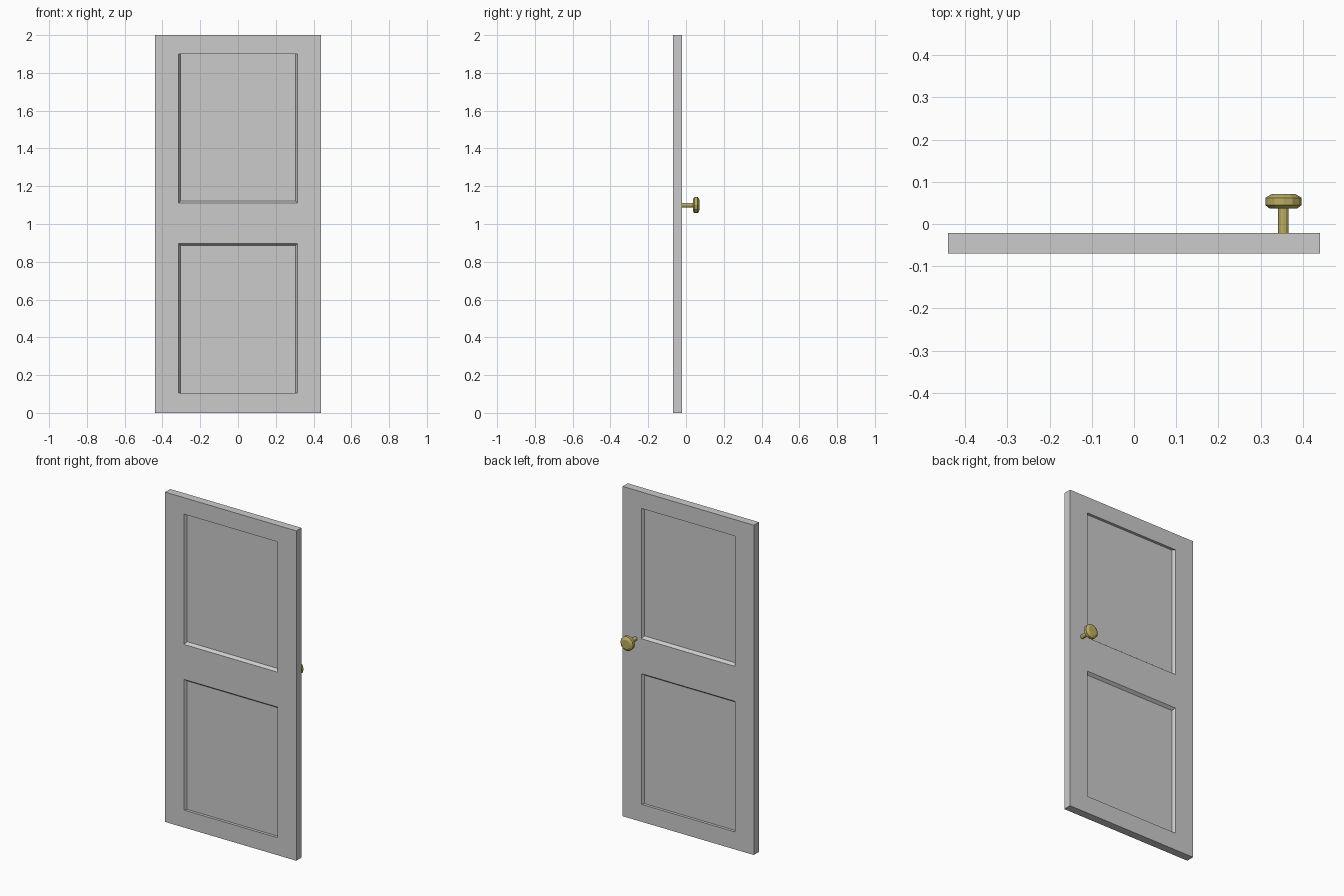
import bpy, bmesh, math
from mathutils import Matrix

if "Cube" in bpy.data.objects:
    bpy.data.objects.remove(bpy.data.objects["Cube"])

W, Y0, Y1, H = 0.44, -0.07, -0.021, 2.0
PX, IX, DEPTH = 0.314, 0.304, 0.017
xs = [-W, -PX, PX, W]
zs = [0, 0.106, 0.898, 1.11, 1.9, H]
# recess floors: (z low, z high), keyed by the row of the panel
floors = {1: (0.106, 0.885), 3: (1.123, 1.9)}


def finish(bm, name, mat=None):
    bmesh.ops.remove_doubles(bm, verts=bm.verts, dist=1e-5)
    bmesh.ops.recalc_face_normals(bm, faces=bm.faces)
    me = bpy.data.meshes.new(name)
    bm.to_mesh(me)
    bm.free()
    ob = bpy.data.objects.new(name, me)
    bpy.context.collection.objects.link(ob)
    if mat:
        me.materials.append(mat)
    return ob


def rect(x0, x1, z0, z1, y):
    return [(x0, y, z0), (x1, y, z0), (x1, y, z1), (x0, y, z1)]


# door slab with two recessed panels on each side
bm = bmesh.new()


def face(pts):
    bm.faces.new([bm.verts.new(p) for p in pts])


for y, inward in ((Y0, 1), (Y1, -1)):
    for i in range(3):
        for j in range(5):
            outer = rect(xs[i], xs[i + 1], zs[j], zs[j + 1], y)
            if i == 1 and j in floors:
                inner = rect(-IX, IX, *floors[j], y + inward * DEPTH)
                face(inner)
                for k in range(4):
                    n = (k + 1) % 4
                    face([outer[k], outer[n], inner[n], inner[k]])
            else:
                face(outer)
# outer edges of the slab
for x in (-W, W):
    for a, b in zip(zs, zs[1:]):
        face([(x, Y0, a), (x, Y1, a), (x, Y1, b), (x, Y0, b)])
for z in (0, H):
    for a, b in zip(xs, xs[1:]):
        face([(a, Y0, z), (b, Y0, z), (b, Y1, z), (a, Y1, z)])
finish(bm, "door_panel")

# brass material
brass = bpy.data.materials.new("brass")
brass.diffuse_color = (0.5, 0.42, 0.12, 1)
brass.use_nodes = True
brass.node_tree.nodes["Principled BSDF"].inputs["Base Color"].default_value = brass.diffuse_color


def turned(name, profile, sides):
    """Lathe (radius, y) points around the knob axis and cap both ends."""
    b = bmesh.new()
    rings = []
    for r, y in profile:
        ring = []
        for k in range(sides):
            a = 2 * math.pi * k / sides
            ring.append(b.verts.new((0.354 + r * math.cos(a), y, 1.1 + r * math.sin(a))))
        rings.append(ring)
    for lo, hi in zip(rings, rings[1:]):
        for k in range(sides):
            n = (k + 1) % sides
            b.faces.new([lo[k], lo[n], hi[n], hi[k]])
    b.faces.new(rings[0])
    b.faces.new(rings[-1])
    return finish(b, name, brass)


# knob on the back side only
turned("knob_stem", [(0.0125, Y1), (0.0125, 0.04)], 12)
turned("knob", [(0.033, 0.037), (0.043, 0.045), (0.043, 0.062), (0.028, 0.071)], 12)
